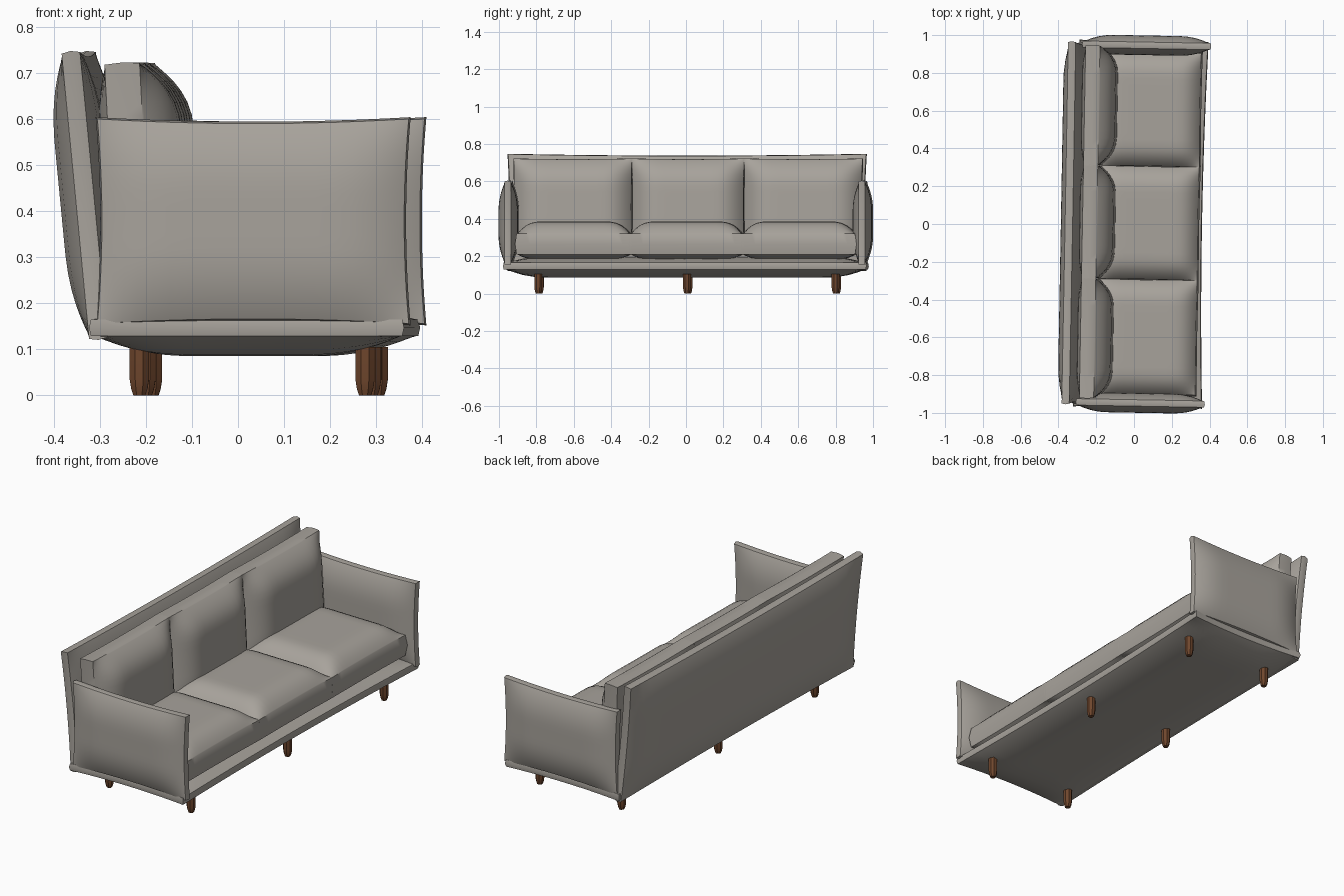
import bpy, bmesh, math
from mathutils import Matrix, Vector

if "Cube" in bpy.data.objects:
    bpy.data.objects.remove(bpy.data.objects["Cube"])


def material(name, rgb):
    m = bpy.data.materials.new(name)
    m.diffuse_color = (*rgb, 1)
    m.use_nodes = True
    m.node_tree.nodes["Principled BSDF"].inputs["Base Color"].default_value = m.diffuse_color
    return m


FABRIC = material("warm grey fabric", (0.39, 0.365, 0.33))
WOOD = material("brown wood", (0.16, 0.062, 0.026))
TURN = Matrix.Rotation(-0.018, 4, 'Z')      # the whole sofa is turned very slightly


def finish(name, bm, mat, matrix):
    bmesh.ops.recalc_face_normals(bm, faces=bm.faces)
    me = bpy.data.meshes.new(name)
    bm.to_mesh(me)
    bm.free()
    me.materials.append(mat)
    for p in me.polygons:
        p.use_smooth = True
    me.set_sharp_from_angle(angle=math.radians(35))
    ob = bpy.data.objects.new(name, me)
    bpy.context.collection.objects.link(ob)
    ob.matrix_world = TURN @ matrix
    return ob


def frame(origin, ax, ay, az):
    m = Matrix((ax, ay, az)).transposed().to_4x4()
    m.translation = Vector(origin)
    return m


def pillow(name, matrix, A, B, edge, up, down, fall, power=2.3, pinch=0.01, rim=0.004, n=22):
    """Stuffed panel: half sizes A x B, thin edge, bulging by up / down, pinched outline."""
    bm = bmesh.new()

    def g(d):
        return 1 - (1 - min(max(d, 0) / fall, 1)) ** power

    def point(i, j, side, grow=0.0):
        u = math.sin((2 * i / n - 1) * math.pi / 2)
        v = math.sin((2 * j / n - 1) * math.pi / 2)
        x = u * (A + grow - pinch * (1 - v * v))
        y = v * (B + grow - pinch * (1 - u * u))
        h = up if side > 0 else down
        z = side * (edge + (h - edge) * g(A * (1 - abs(u))) * g(B * (1 - abs(v))))
        return bm.verts.new((x, y, z))

    sheets = []
    for side in (1, -1):
        s = [[point(i, j, side) for j in range(n + 1)] for i in range(n + 1)]
        for i in range(n):
            for j in range(n):
                bm.faces.new((s[i][j], s[i + 1][j], s[i + 1][j + 1], s[i][j + 1]))
        sheets.append(s)
    # rim around the edge, slightly rounded
    ring = ([(i, 0) for i in range(n)] + [(n, j) for j in range(n)] +
            [(i, n) for i in range(n, 0, -1)] + [(0, j) for j in range(n, 0, -1)])
    mid = [point(i, j, 0, rim) for i, j in ring]
    for k in range(len(ring)):
        k2 = (k + 1) % len(ring)
        for s in sheets:
            bm.faces.new((s[ring[k][0]][ring[k][1]], s[ring[k2][0]][ring[k2][1]], mid[k2], mid[k]))
    return finish(name, bm, FABRIC, matrix)


X, Y, Z = (1, 0, 0), (0, 1, 0), (0, 0, 1)
LEAN = Matrix.Rotation(math.radians(-5.5), 4, 'Y')

# base
pillow("base", Matrix.Translation((0.036, 0, 0.147)), 0.338, 0.968, 0.018, 0.05, 0.062,
       0.22, pinch=0.018)

# back panel
pillow("back_panel", Matrix.Translation((-0.316, 0, 0.434)) @ LEAN @ frame((0, 0, 0), Y, Z, X),
       0.957, 0.311, 0.02, 0.052, 0.058, 0.2, pinch=0.01)

# arms
for side, label in ((-1, "near"), (1, "far")):
    pillow(label + "_arm", frame((0.05, side * 0.947, 0.378), X, Z, (0, -1, 0)),
           0.338, 0.222, 0.017, 0.052, 0.052, 0.17, pinch=0.01)

# seat and back cushions, three of each
seams_seat = [-0.9, -0.293, 0.307, 0.91]
seams_back = [-0.925, -0.293, 0.307, 0.94]
for k in range(3):
    a, b = seams_seat[k], seams_seat[k + 1]
    pillow("seat_cushion_%d" % (k + 1), Matrix.Translation((0.072, (a + b) / 2, 0.265)),
           0.268, (b - a) / 2, 0.055, 0.12, 0.085, 0.13, power=2.6, pinch=0.003, rim=0.008)
    a, b = seams_back[k], seams_back[k + 1]
    pillow("back_cushion_%d" % (k + 1),
           Matrix.Translation((-0.222, (a + b) / 2, 0.47)) @ Matrix.Rotation(math.radians(-3), 4, 'Y')
           @ frame((0, 0, 0), Y, Z, X),
           (b - a) / 2, 0.25, 0.038, 0.118, 0.06, 0.16, power=2.5, pinch=0.004, rim=0.003)

# legs: eight-sided posts tapering at the foot
for x, row in ((0.29, "front"), (-0.2, "back")):
    for k, y in enumerate((-0.785, 0.01, 0.805)):
        bm = bmesh.new()
        rings = []
        for r, z in ((0.014, 0), (0.019, 0.014), (0.0225, 0.034), (0.0225, 0.105)):
            rings.append([bm.verts.new((r * math.cos(t * math.pi / 4 + math.pi / 8),
                                        r * math.sin(t * math.pi / 4 + math.pi / 8), z))
                          for t in range(8)])
        for lo, hi in zip(rings, rings[1:]):
            for t in range(8):
                bm.faces.new((lo[t], lo[(t + 1) % 8], hi[(t + 1) % 8], hi[t]))
        bm.faces.new(rings[0][::-1])
        bm.faces.new(rings[-1])
        finish("%s_leg_%d" % (row, k + 1), bm, WOOD, Matrix.Translation((x, y, 0)))
